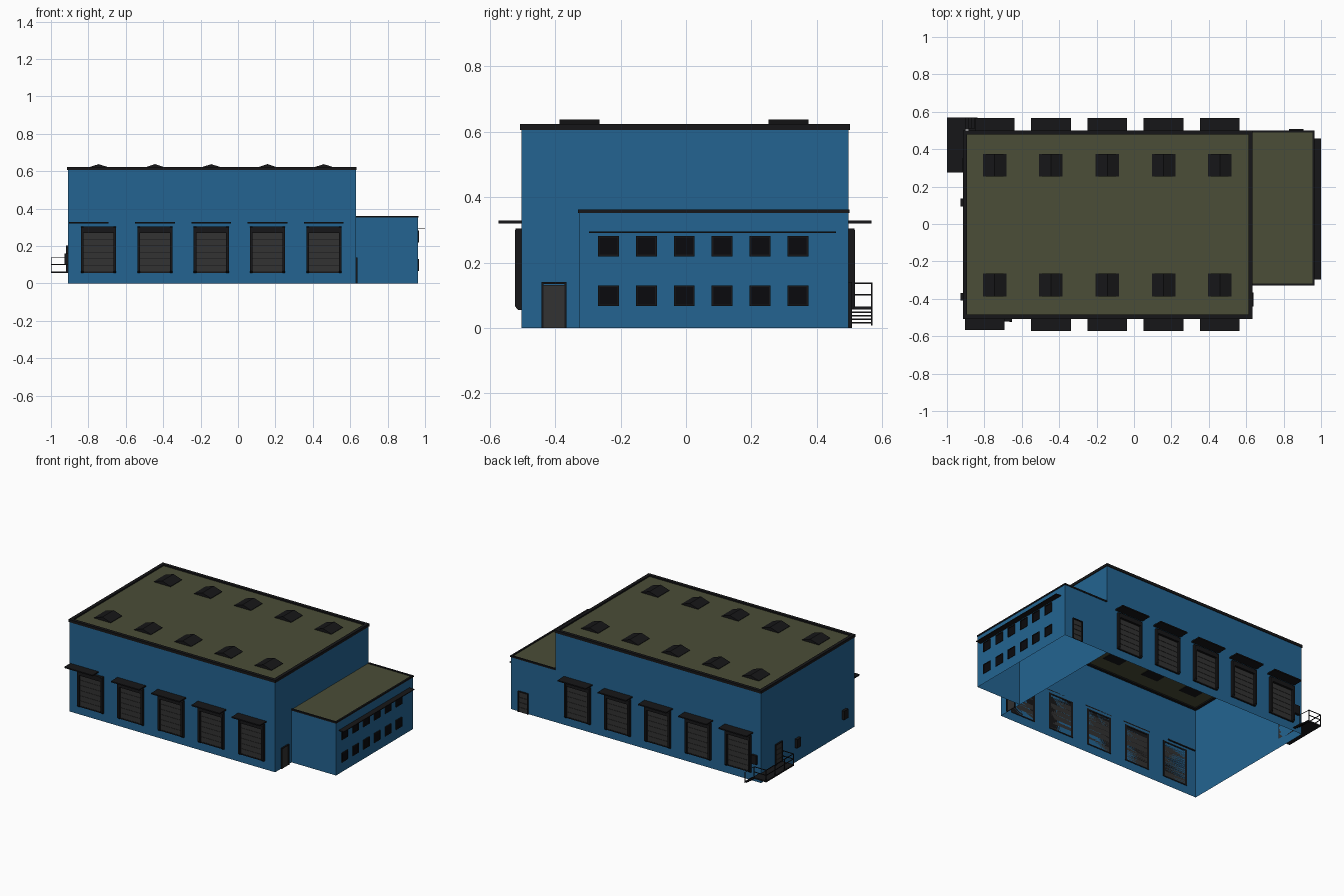
import bpy, bmesh
from mathutils import Vector

if "Cube" in bpy.data.objects:
    bpy.data.objects.remove(bpy.data.objects["Cube"])


def material(name, rgb):
    m = bpy.data.materials.new(name)
    m.diffuse_color = (*rgb, 1)
    m.use_nodes = True
    m.node_tree.nodes["Principled BSDF"].inputs["Base Color"].default_value = m.diffuse_color
    return m


BLUE = material("blue_cladding", (0.017, 0.127, 0.285))
DARK = material("dark_trim", (0.008, 0.008, 0.009))
ROOF = material("olive_roof", (0.07, 0.075, 0.038))
GREY = material("door_grey", (0.032, 0.032, 0.032))
GLASS = material("dark_glass", (0.003, 0.003, 0.004))


def finish(name, bm, mat):
    me = bpy.data.meshes.new(name)
    bm.to_mesh(me)
    bm.free()
    me.materials.append(mat)
    ob = bpy.data.objects.new(name, me)
    bpy.context.collection.objects.link(ob)
    return ob


def add_box(bm, x0, x1, y0, y1, z0, z1):
    verts = bmesh.ops.create_cube(bm, size=1)["verts"]
    for v in verts:
        v.co = ((x0 + x1) / 2 + v.co.x * abs(x1 - x0),
                (y0 + y1) / 2 + v.co.y * abs(y1 - y0),
                (z0 + z1) / 2 + v.co.z * (z1 - z0))
    return verts


def boxes(name, mat, *dims):
    bm = bmesh.new()
    for d in dims:
        add_box(bm, *d)
    return finish(name, bm, mat)


def prism(bm, profile, offset):
    # extrude a planar outline along an offset vector
    f = bm.faces.new([bm.verts.new(p) for p in profile])
    new = bmesh.ops.extrude_face_region(bm, geom=[f], use_keep_orig=True)["geom"]
    bmesh.ops.translate(bm, vec=offset, verts=[g for g in new if isinstance(g, bmesh.types.BMVert)])
    bmesh.ops.recalc_face_normals(bm, faces=bm.faces)


def shell(name, x0, x1, y0, y1, h, open_left=False):
    # walls only, open at top and bottom
    bm = bmesh.new()
    add_box(bm, x0, x1, y0, y1, 0, h)
    bm.normal_update()
    bmesh.ops.delete(bm, context="FACES", geom=[
        f for f in bm.faces if abs(f.normal.z) > 0.9 or (open_left and f.normal.x < -0.9)])
    return finish(name, bm, BLUE)


def plane(name, x0, x1, y0, y1, z):
    bm = bmesh.new()
    bm.faces.new([bm.verts.new(p) for p in
                  ((x0, y0, z), (x1, y0, z), (x1, y1, z), (x0, y1, z))])
    return finish(name, bm, ROOF)


XL, XM, XR = -0.91, 0.63, 0.963
YF, YB, YO = -0.503, 0.497, -0.327
H, HO = 0.624, 0.362
DOCK_X = [-0.745 + 0.301 * i for i in range(5)]

# Hall: walls, roof, parapet
shell("hall_walls", XL, XM, YF, YB, H - 0.005)
plane("hall_roof", XL, XM, YF, YB, 0.615)
o, w = 0.004, 0.018
boxes("hall_parapet", DARK,
      (XL - o, XM + o, YF - o, YF + w, 0.606, H), (XL - o, XM + o, YB - w, YB + o, 0.606, H),
      (XL - o, XL + w, YF + w, YB - w, 0.606, H), (XM - w, XM + o, YF + w, YB - w, 0.606, H))

# Office wing
shell("office_walls", XM, XR, YO, YB, HO - 0.004, True)
plane("office_roof", XM, XR, YO, YB, 0.357)
o, w = 0.003, 0.009
boxes("office_parapet", DARK,
      (XM, XR + o, YO - o, YO + w, 0.352, HO), (XM, XR + o, YB - w, YB + o, 0.352, HO),
      (XR - w, XR + o, YO + w, YB - w, 0.352, HO))

# Gabled skylights
for row, yc in (("front", -0.326), ("back", 0.314)):
    for i, x in enumerate(DOCK_X):
        bm = bmesh.new()
        a, b = 0.063, 0.061
        prism(bm, [(x - a, yc - b, 0.611), (x + a, yc - b, 0.611), (x + a, yc - b, 0.618),
                   (x, yc - b, 0.638), (x - a, yc - b, 0.618)], Vector((0, 2 * b, 0)))
        finish(f"skylight_{row}_{i}", bm, DARK)

# Loading docks on both long sides
for side, s, wall in (("front", -1, YF), ("back", 1, YB)):
    for i, x in enumerate(DOCK_X):
        tag = f"{side}_{i}"
        inn, out = wall - s * 0.003, wall + s * 0.02
        bm = bmesh.new()
        for px in (x - 0.094, x + 0.08):
            prism(bm, [(px, inn, 0.055), (px, wall + s * 0.01, 0.055), (px, out, 0.066),
                       (px, out, 0.298), (px, wall + s * 0.015, 0.305), (px, inn, 0.305)],
                  Vector((0.014, 0, 0)))
        add_box(bm, x - 0.08, x + 0.08, wall, out - s * 0.001, 0.273, 0.304)
        add_box(bm, x - 0.08, x + 0.08, inn, wall, 0.295, 0.304)
        add_box(bm, x - 0.08, x + 0.08, inn, wall + s * 0.008, 0.055, 0.063)
        finish(f"dock_seal_{tag}", bm, DARK)
        step = 0.21 / 6
        boxes(f"dock_door_{tag}", GREY, *[
            (x - 0.08, x + 0.08, wall, wall + s * 0.006,
             0.063 + k * step, 0.063 + (k + 1) * step - 0.002) for k in range(6)])
        boxes(f"dock_door_back_{tag}", DARK,
              (x - 0.08, x + 0.08, wall, wall + s * 0.004, 0.063, 0.273))
        # the corner canopy at the front sits off-centre
        cx, dy = (x - 0.053, 0.006) if (s < 0 and i == 0) else (x, 0)
        boxes(f"dock_canopy_{tag}", DARK,
              (cx - 0.106, cx + 0.106, wall + dy, wall + s * 0.07 + dy, 0.32, 0.328))

# Office windows in two rows
for z, row in ((0.067, "lower"), (0.219, "upper")):
    for i in range(6):
        y = -0.237 + 0.1158 * i
        a, t, h = 0.032, 0.005, 0.063
        boxes(f"window_frame_{row}_{i}", DARK,
              (XR, XR + 0.006, y - a, y - a + t, z, z + h), (XR, XR + 0.006, y + a - t, y + a, z, z + h),
              (XR, XR + 0.006, y - a + t, y + a - t, z, z + t),
              (XR, XR + 0.006, y - a + t, y + a - t, z + h - t, z + h))
        boxes(f"window_glass_{row}_{i}", GLASS, (XR, XR + 0.003, y - a + t, y + a - t, z + t, z + h - t))
boxes("window_sunshade", DARK, (XR, 1.0, -0.297, 0.458, 0.29, 0.295))


# Personnel doors: u runs along the wall, d is the outward direction
def side_door(name, axis, wall, d, u0, u1, z0, z1, panels):
    def put(u_a, u_b, depth, za, zb):
        n = (wall, wall + d * depth)
        lo, hi = min(n), max(n)
        return (lo, hi, u_a, u_b, za, zb) if axis == "x" else (u_a, u_b, lo, hi, za, zb)
    t = 0.006
    boxes(name + "_frame", DARK, put(u0, u0 + t, 0.01, z0, z1), put(u1 - t, u1, 0.01, z0, z1),
          put(u0 + t, u1 - t, 0.01, z1 - t, z1))
    step = (z1 - t - z0) / panels
    boxes(name + "_leaf", GREY, *[
        put(u0 + t, u1 - t, 0.006, z0 + k * step, z0 + (k + 1) * step - 0.002) for k in range(panels)])


side_door("hall_side_door", "x", XM, 1, -0.442, -0.365, 0, 0.14, 1)
side_door("office_back_door", "y", YB, 1, 0.83, 0.905, 0, 0.14, 4)
side_door("platform_door", "x", XL, -1, 0.275, 0.35, 0.065, 0.203, 4)

# Wall boxes
boxes("wall_box_left_back", DARK, (XL - 0.018, XL, 0.093, 0.135, 0.1, 0.16))
boxes("wall_box_left_front", DARK, (XL - 0.018, XL, -0.41, -0.368, 0.1, 0.16))
boxes("wall_box_back", DARK, (-0.885, -0.845, YB, YB + 0.016, 0.12, 0.18))

# Entrance platform, stairs and railings
boxes("platform", DARK, (-1.0, XL, 0.275, 0.57, 0.056, 0.065), (XL, -0.9, YB, 0.57, 0.056, 0.065))
boxes("stairs", DARK, *[
    (-0.9 + 0.016 * k, -0.884 + 0.016 * k, 0.505, 0.57, 0.046 - 0.011 * k, 0.051 - 0.011 * k)
    for k in range(4)])
bm = bmesh.new()
r = 0.004
for x, y in ((-1, 0.275), (-1, 0.37), (-1, 0.47), (-1, 0.566), (-0.91, 0.566)):
    add_box(bm, x, x + r, y, y + r, 0.06, 0.139)
add_box(bm, -0.84, -0.836, 0.566, 0.57, 0.01, 0.08)
for z in (0.1, 0.135):
    add_box(bm, -1, -1 + r, 0.275, 0.57, z, z + r)
    add_box(bm, -1, -0.906, 0.566, 0.57, z, z + r)
    add_box(bm, -1, XL, 0.275, 0.279, z, z + r)
for z0, z1 in ((0.052, 0.008), (0.135, 0.076)):
    prism(bm, [(-0.908, 0.566, z0), (-0.836, 0.566, z1),
               (-0.836, 0.566, z1 + r), (-0.908, 0.566, z0 + r)], Vector((0, r, 0)))
finish("railing", bm, DARK)
